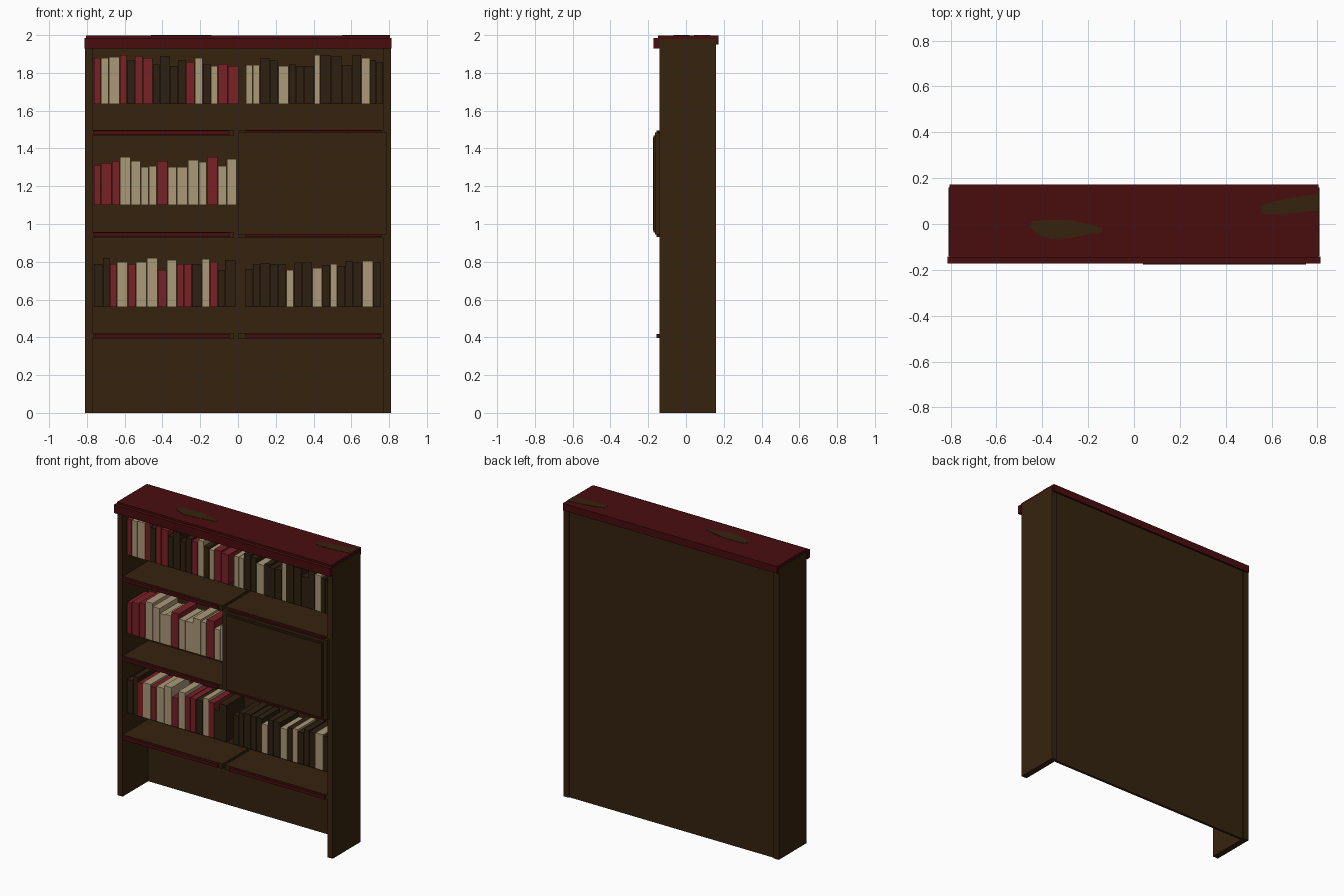
import bpy, bmesh
from mathutils import Matrix, Vector

if "Cube" in bpy.data.objects:
    bpy.data.objects.remove(bpy.data.objects["Cube"], do_unlink=True)


def material(name, rgb):
    m = bpy.data.materials.new(name)
    m.use_nodes = True
    colour = (*rgb, 1)
    m.diffuse_color = colour
    shader = next(n for n in m.node_tree.nodes if n.type == "BSDF_PRINCIPLED")
    shader.inputs["Base Color"].default_value = colour
    return m


wood = material("dark_wood", (.036, .0165, .0046))
red = material("dark_red_paint", (.066, .004, .0045))
book_red = material("red_cover", (.19, .015, .019))
book_cream = material("cream_cover", (.41, .32, .19))
book_brown = material("brown_cover", (.027, .014, .005))


def add_box(bm, x, y, z, index=0):
    lo, hi = Vector((x[0], y[0], z[0])), Vector((x[1], y[1], z[1]))
    place = Matrix.Translation((lo + hi) / 2) @ Matrix.Diagonal((*(hi - lo), 1))
    verts = bmesh.ops.create_cube(bm, size=1, matrix=place)["verts"]
    for face in {f for v in verts for f in v.link_faces}:
        face.material_index = index


def finish(name, bm, mats):
    mesh = bpy.data.meshes.new(name)
    bm.to_mesh(mesh)
    bm.free()
    for m in mats:
        mesh.materials.append(m)
    obj = bpy.data.objects.new(name, mesh)
    bpy.context.collection.objects.link(obj)
    return obj


def box(name, x, y, z, mat):
    bm = bmesh.new()
    add_box(bm, x, y, z)
    return finish(name, bm, [mat])


# Carcass
box("left_side", (.77, .81), (-.14, .16), (0, 1.98), wood)
box("right_side", (-.81, -.77), (-.14, .16), (0, 1.98), wood)
box("back_panel", (-.77, .77), (.135, .152), (0, 1.98), wood)

# Top with front moulding and back lip
box("top_board", (-.806, .806), (-.148, .172), (1.978, 1.998), red)
box("top_moulding", (-.813, .813), (-.172, -.141), (1.93, 1.986), red)
box("top_back_lip", (-.806, .806), (.16, .172), (1.95, 1.978), red)

# Shelves in two bays, each with a red edge strip
for level, z in (("lower", .39), ("middle", .926), ("upper", 1.466)):
    for side, a, b, c, d in (("right", -.77, -.02, -.765, -.045),
                             ("left", 0, .77, .04, .76)):
        box(f"{level}_{side}_shelf", (a, b), (-.14, .135), (z, z + .032), wood)
        box(f"{level}_{side}_edge", (c, d), (-.156, -.14), (z + .006, z + .028), red)

# Cupboard door with stepped raised panel
box("door", (0, .785), (-.164, -.14), (.945, 1.485), wood)
box("door_panel", (.03, .76), (-.171, -.164), (.955, 1.468), wood)
box("door_panel_face", (.04, .75), (-.176, -.171), (.965, 1.458), wood)


# Worn patches on the top
def patch(name, outline):
    bm = bmesh.new()
    base = bm.faces.new([bm.verts.new((x, y, 1.997)) for x, y in outline])
    top = bmesh.ops.extrude_face_region(bm, geom=[base])["geom"]
    verts = [v for v in top if isinstance(v, bmesh.types.BMVert)]
    bmesh.ops.translate(bm, verts=verts, vec=(0, 0, .003))
    bmesh.ops.recalc_face_normals(bm, faces=bm.faces)
    finish(name, bm, [wood])


patch("middle_worn_patch", [(-.46, -.01), (-.42, -.045), (-.36, -.065), (-.27, -.06),
                            (-.2, -.045), (-.14, -.035), (-.14, -.018), (-.2, 0),
                            (-.29, .018), (-.44, .016)])
patch("corner_worn_patch", [(.55, .08), (.56, .045), (.65, .042), (.806, .06),
                            (.806, .13), (.72, .12), (.62, .1)])

# Books: cover letter, then width and height in small units; "_" is a gap
UNIT = .0053
COVERS = "rcb"


def book_row(name, base, books):
    bm = bmesh.new()
    x = -.762
    for book in books.split():
        width, height = (int(n) * UNIT for n in book[1:].split("-"))
        if book[0] in COVERS:
            add_box(bm, (x, x + width - .003), (-.105, .09),
                    (base, base + height), COVERS.index(book[0]))
        x += width
    finish(name, bm, [book_red, book_cream, book_brown])


book_row("upper_books", 1.635,
         "r7-46 c8-46 c11-47 r7-49 b8-44 r8-48 r10-46 b7-40 b10-48 b8-38 b8-44 "
         "r9-42 c8-46 b8-40 c7-38 r10-40 r11-38 _7-0 c7-39 c7-39 b10-46 b8-44 "
         "c11-38 b7-40 b8-38 b10-38 c6-49 b11-49 b11-48 b10-39 b9-49 c9-46 b6-44 b7-42")
book_row("middle_books", 1.1,
         "r7-40 r11-42 r8-44 c11-48 c10-44 c8-38 c8-39 r11-44 c9-38 c11-38 c11-45 "
         "c8-43 r11-48 c9-39 c10-46")
book_row("lower_books", .56,
         "b9-43 b7-49 r7-43 c11-45 r8-43 c11-45 c11-49 r9-37 c10-47 r7-43 r8-43 "
         "b10-43 c8-48 r8-45 b7-37 b11-47 _9-0 b8-38 b7-43 b10-44 b8-43 b8-43 c8-37 "
         "b8-45 b10-45 c10-39 b8-42 c7-43 b8-41 b8-46 b9-45 c11-46 b8-45")
